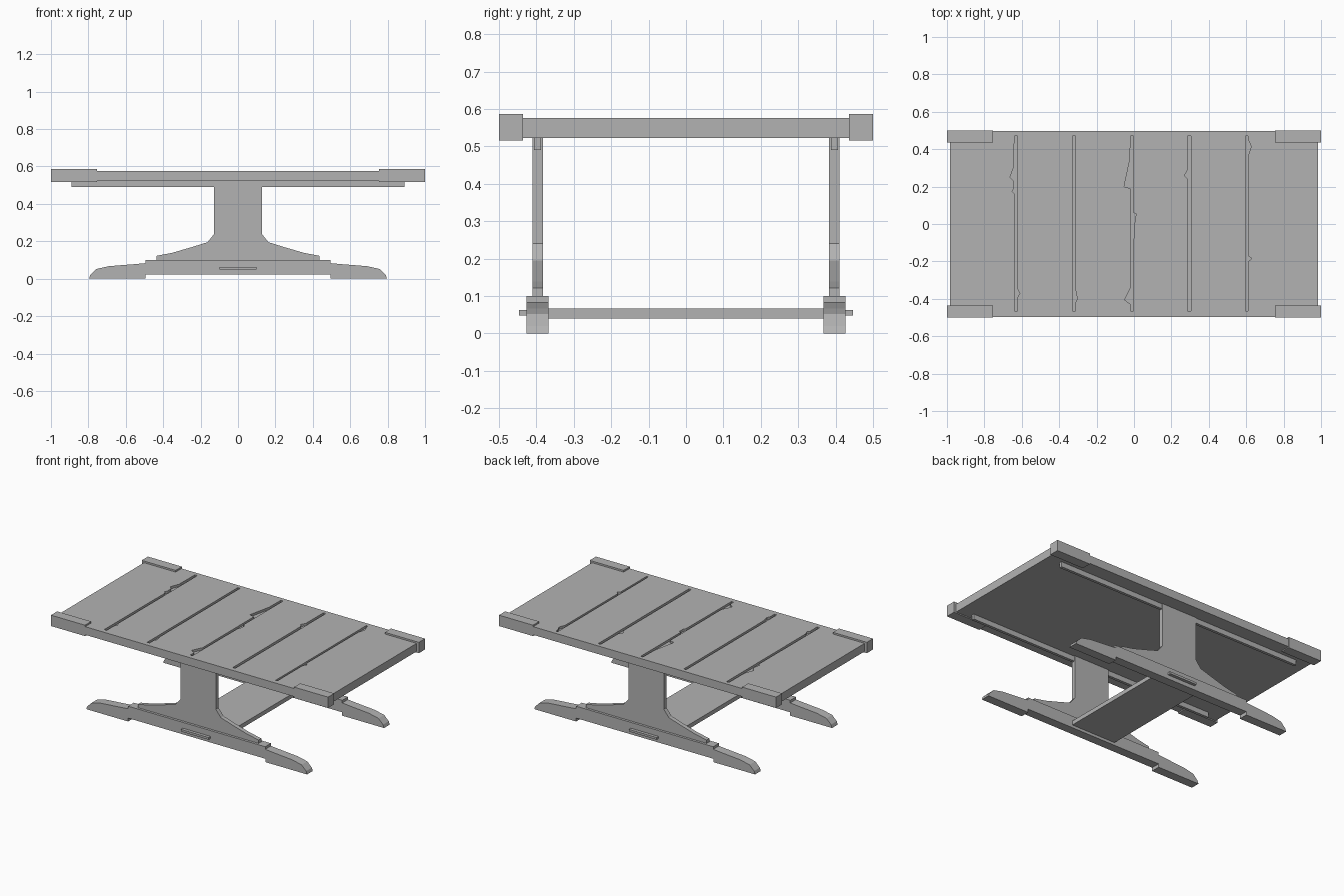
import bpy, bmesh
from mathutils import Vector

old = bpy.data.objects.get("Cube")
if old:
    bpy.data.objects.remove(old, do_unlink=True)

grey = bpy.data.materials.new("plain grey")
grey.use_nodes = True
COLOUR = (0.45, 0.45, 0.45, 1)
grey.diffuse_color = COLOUR
grey.node_tree.nodes["Principled BSDF"].inputs["Base Color"].default_value = COLOUR


def prism(name, outlines, low, high, axis):
    """Extrude flat outlines along y (points are x, z) or z (points are x, y)."""
    bm = bmesh.new()
    for outline in outlines:
        place = (lambda a, b: (a, low, b)) if axis == "y" else (lambda a, b: (a, b, low))
        face = bm.faces.new([bm.verts.new(place(a, b)) for a, b in outline])
        grown = bmesh.ops.extrude_face_region(bm, geom=[face])["geom"]
        shift = Vector((0, high - low, 0) if axis == "y" else (0, 0, high - low))
        bmesh.ops.translate(bm, vec=shift, verts=[g for g in grown if isinstance(g, bmesh.types.BMVert)])
    # Close the starting caps if the extrusion consumed them
    holes = [e for e in bm.edges if e.is_boundary]
    if holes:
        bmesh.ops.holes_fill(bm, edges=holes, sides=0)
    bmesh.ops.recalc_face_normals(bm, faces=bm.faces[:])
    mesh = bpy.data.meshes.new(name)
    bm.to_mesh(mesh)
    bm.free()
    mesh.materials.append(grey)
    obj = bpy.data.objects.new(name, mesh)
    bpy.context.collection.objects.link(obj)
    return obj


def box(name, x0, x1, y0, y1, z0, z1):
    return prism(name, [[(x0, y0), (x1, y0), (x1, y1), (x0, y1)]], z0, z1, "z")


def mirrored(half):
    """Complete a left-hand outline with its mirror image."""
    return half + [(-x, z) for x, z in reversed(half)]


# Table top with worn grooves between the planks
top = box("table_top", -0.984, 0.984, -0.497, 0.497, 0.523, 0.576)


def groove(left, right, left_chips=(), right_chips=()):
    return ([(left, 0.47), *left_chips, (left, -0.465), (right, -0.465),
             *reversed(right_chips), (right, 0.47)])


grooves = [
    groove(-0.64, -0.622,
           [(-0.641, 0.31), (-0.663, 0.25), (-0.643, 0.23), (-0.643, 0.19), (-0.652, 0.175), (-0.638, 0.16)],
           [(-0.622, -0.35), (-0.61, -0.37), (-0.622, -0.39)]),
    groove(-0.33, -0.313, (), [(-0.313, -0.35), (-0.303, -0.4), (-0.313, -0.42)]),
    groove(-0.019, -0.003,
           [(-0.021, 0.35), (-0.053, 0.2), (-0.018, 0.19), (-0.018, -0.34), (-0.05, -0.405), (-0.018, -0.43)],
           [(-0.004, 0.06), (0.01, 0.055), (0.008, 0.015), (-0.001, 0)]),
    groove(0.287, 0.305, [(0.287, 0.29), (0.27, 0.26), (0.287, 0.24)]),
    groove(0.597, 0.61, (),
           [(0.61, 0.45), (0.627, 0.415), (0.612, 0.37), (0.61, -0.17), (0.63, -0.185), (0.61, -0.2)]),
]
cutter = prism("groove_cutter", grooves, 0.561, 0.6, "z")
cutter.hide_render = True
cut = top.modifiers.new("grooves", "BOOLEAN")
cut.operation = "DIFFERENCE"
cut.solver = "EXACT"
cut.object = cutter
bpy.context.view_layer.objects.active = top
bpy.ops.object.modifier_apply(modifier=cut.name)
bpy.data.objects.remove(cutter, do_unlink=True)

# Outlines of the trestle seen from the front
foot_outline = mirrored([
    (-0.495, 0.022), (-0.495, 0), (-0.797, 0), (-0.79, 0.02), (-0.757, 0.052),
    (-0.69, 0.067), (-0.55, 0.078), (-0.495, 0.083), (-0.495, 0.1)])
leg_outline = mirrored([
    (-0.436, 0.1), (-0.436, 0.122), (-0.35, 0.139), (-0.25, 0.168), (-0.163, 0.195),
    (-0.127, 0.24), (-0.127, 0.523)])

# Trestles and corner caps, front and back
for side, s in (("front", -1), ("back", 1)):
    def span(a, b):
        return sorted((s * a, s * b))
    prism(side + "_foot", [foot_outline], *span(0.367, 0.426), "y")
    prism(side + "_leg", [leg_outline], *span(0.382, 0.41), "y")
    box(side + "_top_rail", -0.89, 0.89, *span(0.388, 0.406), 0.49, 0.523)
    box(side + "_tenon", -0.1, 0.1, *span(0.36, 0.446), 0.048, 0.062)
    for end, e in (("right", -1), ("left", 1)):
        box(f"{side}_{end}_corner_cap", *sorted((e * 0.755, e)), *span(0.436, 0.5), 0.516, 0.587)

# Wide board joining the trestles
box("stretcher", -0.16, 0.16, -0.367, 0.367, 0.04, 0.067)
